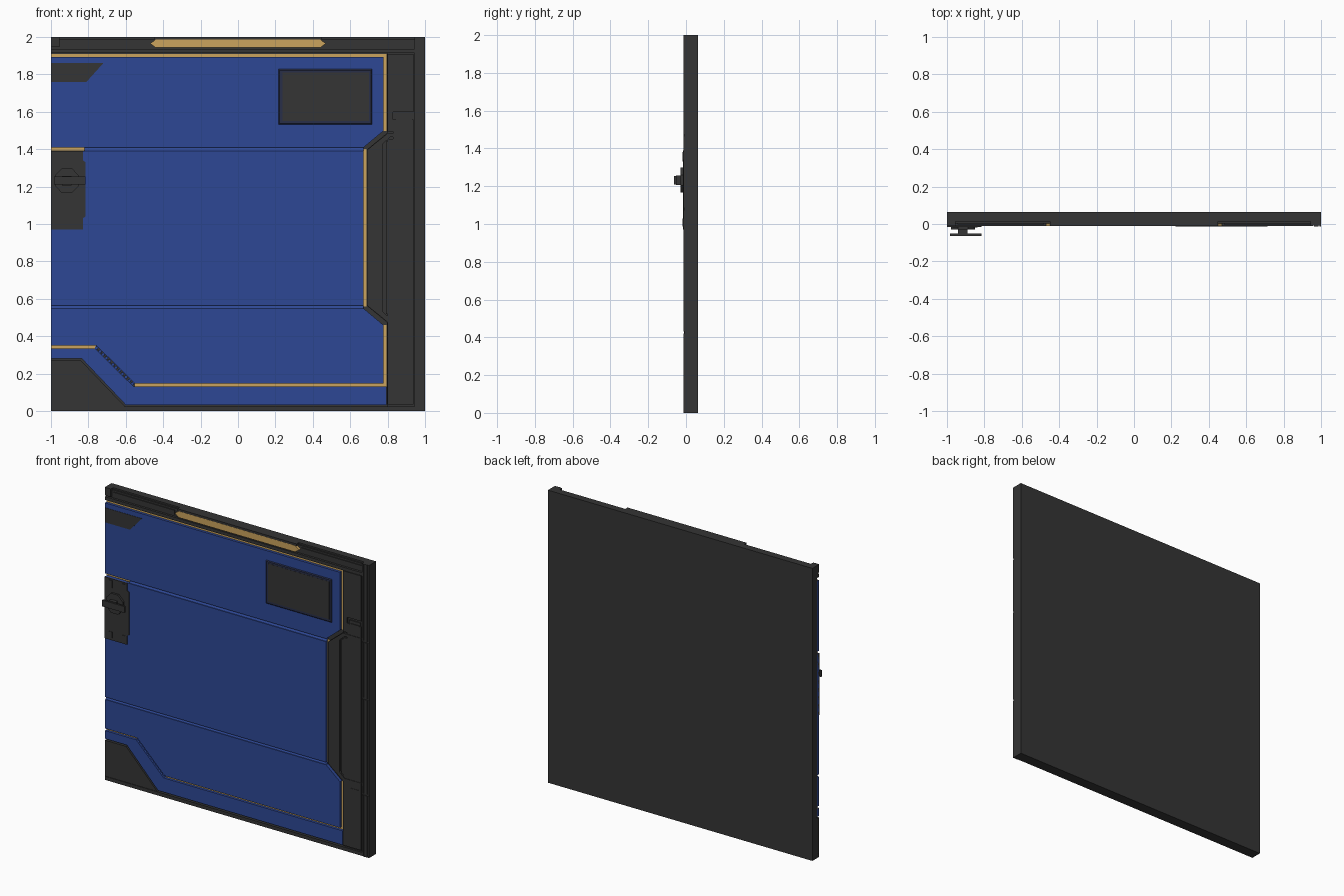
import bpy, bmesh, math

def material(name, rgb):
    m = bpy.data.materials.new(name)
    m.diffuse_color = (*rgb, 1)
    return m

DARK = material("dark grey", (0.035, 0.035, 0.035))
BLUE = material("panel blue", (0.027, 0.064, 0.30))
GOLD = material("gold", (0.60, 0.37, 0.11))
NAVY = material("dark navy", (0.022, 0.028, 0.065))

def plate(name, pts, y0, y1, mat):
    """Prism: an (x, z) outline extruded from front y0 to back y1."""
    bm = bmesh.new()
    a = [bm.verts.new((x, y0, z)) for x, z in pts]
    b = [bm.verts.new((x, y1, z)) for x, z in pts]
    n = len(pts)
    bm.faces.new(a)
    bm.faces.new(b[::-1])
    for i in range(n):
        bm.faces.new((a[i], b[i], b[(i + 1) % n], a[(i + 1) % n]))
    bmesh.ops.recalc_face_normals(bm, faces=bm.faces)
    me = bpy.data.meshes.new(name)
    bm.to_mesh(me)
    bm.free()
    me.materials.append(mat)
    ob = bpy.data.objects.new(name, me)
    bpy.context.collection.objects.link(ob)
    return ob

def box(name, x0, x1, z0, z1, y0, y1, mat):
    return plate(name, [(x0, z0), (x1, z0), (x1, z1), (x0, z1)], y0, y1, mat)

def flip(pts):
    """Mirror an outline about the grip's centre height."""
    return [(x, 1.96 - z) for x, z in pts]

FLOOR = 0.014      # bottom of the trim grooves
SKIN = -0.008      # front of the blue panels

# Back slab
box("back_slab", -1, 1, 0, 2, FLOOR, 0.063, DARK)

# Blue panels
plate("upper_panel", [(-1, 1.41), (0.672, 1.41), (0.777, 1.497), (0.777, 1.892), (-1, 1.892)], SKIN, FLOOR, BLUE)
box("middle_panel", -1, 0.67, 0.565, 1.39, SKIN, FLOOR, BLUE)
plate("lower_panel", [(-1, 0.548), (0.672, 0.548), (0.777, 0.46), (0.777, 0.146),
                      (-0.55, 0.146), (-0.757, 0.35), (-1, 0.35)], SKIN, FLOOR, BLUE)
plate("border_panel", [(-0.6, 0.033), (0.795, 0.033), (0.795, 0.13), (-0.557, 0.13),
                       (-0.765, 0.335), (-1, 0.335), (-1, 0.28), (-0.835, 0.28)], SKIN, FLOOR, BLUE)

# Sloped floors of the two horizontal grooves
for name, x0, z in (("upper_groove", -0.82, 1.39), ("lower_groove", -1, 0.548)):
    ob = box(name, x0, 0.67, z, z + 0.019, SKIN + 0.006, FLOOR, BLUE)
    for v in ob.data.vertices:
        if v.co.z > z + 0.01 and v.co.y < FLOOR - 0.002:
            v.co.y = FLOOR - 0.002

# Stepped blocks in the lower-left diagonal groove
for i in range(12):
    t = (i + 0.5) / 12
    x, z = -0.765 + 0.21 * t, 0.345 - 0.207 * t
    box("diagonal_step", x - 0.008, x + 0.008, z - 0.008, z + 0.008, 0.002, FLOOR, BLUE)

# Gold trim sunk in the grooves
for x0, x1, z0, z1 in ((-1, 0.795, 1.892, 1.908), (0.777, 0.794, 1.497, 1.9),
                       (0.67, 0.687, 0.56, 1.40), (0.777, 0.794, 0.13, 0.46),
                       (-0.55, 0.794, 0.13, 0.146), (-1, -0.76, 0.335, 0.35),
                       (-1, -0.82, 1.392, 1.41)):
    box("gold_trim", x0, x1, z0, z1, FLOOR - 0.004, FLOOR + 0.001, GOLD)

# Dark corner plates and bottom rail
plate("lower_corner_plate", [(-1, 0.025), (-0.605, 0.025), (-0.84, 0.27), (-1, 0.27)], SKIN - 0.001, FLOOR, DARK)
plate("upper_corner_tab", [(-1, 1.76), (-0.81, 1.76), (-0.72, 1.86), (-1, 1.86)], SKIN - 0.002, SKIN + 0.004, DARK)
box("bottom_rail", -1, 0.945, 0, 0.024, -0.011, FLOOR, DARK)

# Display window
rim = box("window_rim", 0.215, 0.72, 1.53, 1.83, -0.013, SKIN + 0.002, NAVY)
for v in rim.data.vertices:
    if v.co.y < -0.012:
        v.co.x += 0.008 if v.co.x < 0.5 else -0.008
        v.co.z += 0.008 if v.co.z < 1.7 else -0.008
box("window_pane", 0.237, 0.70, 1.552, 1.81, -0.014, SKIN, DARK)

# Top beam with recessed rails and a gold centre bar
box("top_beam", -1, 0.945, 1.916, 1.99, 0.004, FLOOR, DARK)
box("top_cap", -0.45, 0.45, 1.985, 2, -0.011, FLOOR, DARK)
box("top_lower_rail", -1, 0.945, 1.914, 1.936, -0.011, FLOOR, DARK)
box("top_end_block", -1, -0.955, 1.945, 2, -0.011, FLOOR, DARK)
for s in (-1, 1):
    a, b = sorted((s * 0.48, s * 0.945))
    box("top_side_rail", a, b, 1.946, 1.978, -0.002, FLOOR, DARK)
plate("gold_bar", [(-0.47, 1.965), (-0.44, 1.943), (0.44, 1.943), (0.47, 1.965), (0.44, 1.986), (-0.44, 1.986)],
      -0.012, FLOOR, GOLD)

# Right column: base, panels and grip
plate("column_base", [(0.797, 0.024), (0.95, 0.024), (0.95, 1.916), (0.797, 1.916), (0.797, 1.487),
                      (0.69, 1.398), (0.69, 0.562), (0.797, 0.473)], 0.002, FLOOR, DARK)
rim_pts = [(0.69, 0.98), (0.69, 1.396), (0.80, 1.485), (0.94, 1.485), (0.94, 1.465),
           (0.815, 1.465), (0.775, 1.43), (0.775, 0.98)]
column_pts = [(0.80, 1.495), (0.83, 1.495), (0.83, 1.60), (0.937, 1.60), (0.937, 1.91), (0.80, 1.91)]
for f in (lambda p: p, flip):
    plate("grip_rim", f(rim_pts), -0.012, 0.004, DARK)
    col = column_pts if f is not flip else [(x, 2.0 - z if z < 1.9 else 1.926) for x, z in column_pts]
    plate("column_panel", f(col) if f is not flip else flip(col), -0.009, 0.004, DARK)
    # stepped end detail beyond the grip
    plate("grip_end_frame", f([(0.845, 1.50), (0.93, 1.50), (0.93, 1.585), (0.845, 1.585)]), -0.006, 0.004, DARK)
    plate("grip_end_block", f([(0.858, 1.52), (0.922, 1.52), (0.922, 1.565), (0.858, 1.565)]), -0.011, 0.0, DARK)

for i, (x0, x1) in enumerate(((0.79, 0.808), (0.82, 0.838), (0.85, 0.868), (0.88, 0.898), (0.91, 0.935))):
    box("grip_rib", x0, x1, 0.52, 1.44, -0.009 + 0.001 * (i % 2), 0.004, DARK)

# Right post, split by thin joints
box("post_core", 0.945, 1, 0, 2, -0.008, FLOOR, DARK)
for z0, z1 in ((0, 0.42), (0.43, 1.075), (1.085, 1.465), (1.475, 2)):
    box("post_outer_strip", 0.963, 0.987, z0, z1, -0.014, -0.006, DARK)
    box("post_edge_strip", 0.992, 1, z0, z1, -0.014, -0.006, DARK)
    box("post_inner_strip", 0.945, 0.958, z0, z1, -0.012, -0.006, DARK)

# Lock plate with corner pads
plate("lock_plate", [(-1, 0.97), (-0.83, 0.97), (-0.83, 1.03), (-0.815, 1.04), (-0.815, 1.33),
                     (-0.83, 1.34), (-0.83, 1.39), (-1, 1.39)], -0.015, FLOOR, DARK)
for x, z, w, h in ((-0.955, 1.355, 0.016, 0.025), (-0.848, 1.36, 0.012, 0.02),
                   (-0.955, 1.008, 0.016, 0.02), (-0.848, 1.008, 0.012, 0.02)):
    box("lock_pad", x - w, x + w, z - h, z + h, -0.018, -0.012, DARK)

# Turning handle: octagonal boss, neck and bar
octagon = [(-0.915 + 0.069 * math.cos(math.radians(22.5 + 45 * i)),
            1.232 + 0.072 * math.sin(math.radians(22.5 + 45 * i))) for i in range(8)]
plate("handle_boss", octagon, -0.029, -0.012, DARK)
box("handle_neck", -0.94, -0.89, 1.207, 1.257, -0.052, -0.027, DARK)
box("handle_bar", -0.985, -0.815, 1.21, 1.253, -0.063, -0.05, DARK)
